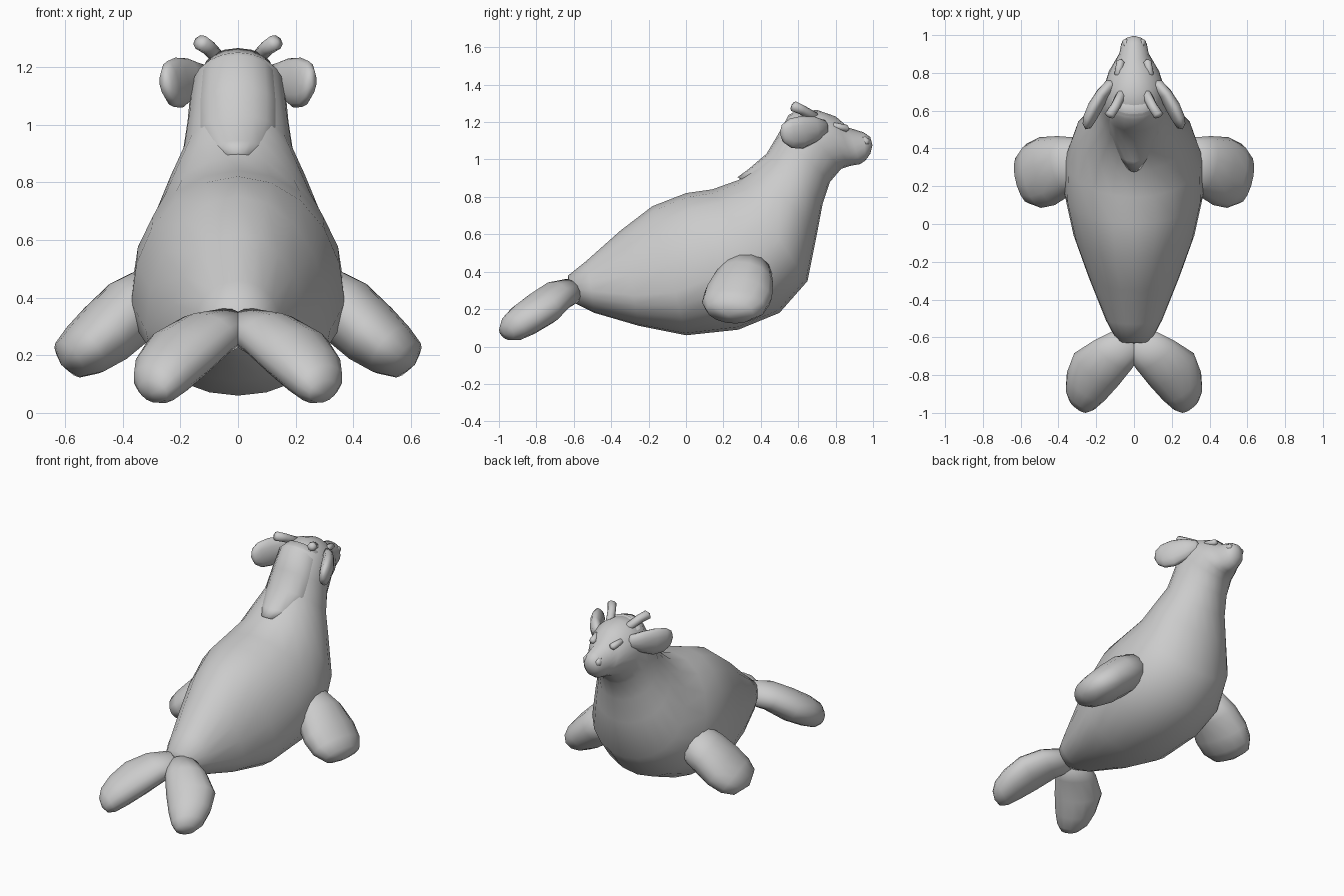
import bpy, bmesh, math
from mathutils import Vector

cube = bpy.data.objects.get("Cube")
if cube:
    bpy.data.objects.remove(cube, do_unlink=True)

grey = bpy.data.materials.new("soft grey")
grey.use_nodes = True
grey.diffuse_color = (0.6, 0.6, 0.6, 1)
grey.node_tree.nodes["Principled BSDF"].inputs["Base Color"].default_value = (0.6, 0.6, 0.6, 1)


def loft(name, rings, sides, tip):
    """Skin rings of (centre, side vector, up vector, down vector), with a pole at each end."""
    bm = bmesh.new()
    loops = []
    for c, side, up, down in rings:
        loop = []
        for i in range(sides):
            a = 2 * math.pi * i / sides
            s = math.sin(a)
            loop.append(bm.verts.new(c + side * math.cos(a) + (up * s if s > 0 else down * -s)))
        loops.append(loop)
    for p, q in zip(loops, loops[1:]):
        for i in range(sides):
            j = (i + 1) % sides
            bm.faces.new((p[i], p[j], q[j], q[i]))
    for loop, a, b in ((loops[0], 1, 0), (loops[-1], -2, -1)):
        mid = lambda k: rings[k][0] + (rings[k][2] + rings[k][3]) / 2
        pole = bm.verts.new(mid(b) + (mid(b) - mid(a)).normalized() * tip)
        for i in range(sides):
            bm.faces.new((loop[i], loop[(i + 1) % sides], pole))
    bmesh.ops.recalc_face_normals(bm, faces=bm.faces)
    for f in bm.faces:
        f.smooth = True
    mesh = bpy.data.meshes.new(name)
    bm.to_mesh(mesh)
    bm.free()
    mesh.materials.append(grey)
    obj = bpy.data.objects.new(name, mesh)
    bpy.context.collection.objects.link(obj)
    return obj


def profile_loft(name, stations, sides, tip):
    """Stations: back y, back z, belly y, belly z, half width, height of the widest line."""
    rings = []
    for ty, tz, by, bz, w, f in stations:
        top, bot = Vector((0, ty, tz)), Vector((0, by, bz))
        c = bot.lerp(top, f)
        rings.append((c, Vector((w, 0, 0)), top - c, bot - c))
    return loft(name, rings, sides, tip)


def paired_limb(name, path, wide, sides, tip):
    """Path: x, y, z, half width, half thickness; made on both sides."""
    pts = [Vector(p[:3]) for p in path]
    axis = (pts[-1] - pts[0]).normalized()
    w = Vector(wide)
    w = (w - axis * w.dot(axis)).normalized()
    t = axis.cross(w)
    for label, m in (("left", 1), ("right", -1)):
        flip = lambda v: Vector((v.x * m, v.y, v.z))
        rings = [(flip(c), flip(w * p[3]), flip(t * p[4]), flip(t * -p[4]))
                 for c, p in zip(pts, path)]
        loft(label + "_" + name, rings, sides, tip)


# Body, neck and head in one skin, from tail to nose
profile_loft("body", [
    (-.63, .38, -.61, .24, .09, .5),
    (-.53, .46, -.49, .18, .15, .42),
    (-.35, .62, -.25, .11, .24, .32),
    (-.18, .75, .0, .06, .32, .33),
    (.0, .82, .28, .09, .37, .4),
    (.14, .84, .5, .18, .365, .42),
    (.28, .89, .65, .35, .31, .42),
    (.37, .96, .70, .60, .245, .45),
    (.44, 1.03, .73, .76, .195, .45),
    (.50, 1.14, .77, .88, .175, .5),
    (.57, 1.25, .83, .95, .165, .55),
    (.70, 1.265, .875, .965, .14, .55),
    (.80, 1.23, .90, .97, .105, .5),
    (.87, 1.17, .93, .975, .078, .5),
    (.95, 1.145, .96, .995, .068, .5),
    (.985, 1.12, .985, 1.03, .042, .5)], 20, .012)

# Raised strip down the back of the neck, ending in a rounded lip
profile_loft("nape", [
    (.275, .905, .40, .85, .05, .5),
    (.33, .945, .50, .85, .105, .5),
    (.43, 1.03, .60, .92, .14, .5),
    (.49, 1.13, .66, 1.0, .14, .5),
    (.55, 1.24, .70, 1.08, .13, .5),
    (.62, 1.265, .74, 1.12, .12, .5)], 16, .01)

# Front flippers
paired_limb("front_flipper", [
    (.26, .33, .42, .13, .11),
    (.37, .31, .355, .16, .12),
    (.46, .28, .275, .185, .115),
    (.53, .255, .22, .175, .10),
    (.585, .235, .185, .13, .075)], (.3, .9, -.15), 14, .035)

# Tail flukes
paired_limb("tail_fluke", [
    (.02, -.61, .30, .09, .07),
    (.11, -.69, .27, .125, .085),
    (.20, -.77, .205, .145, .095),
    (.255, -.86, .145, .125, .09),
    (.285, -.925, .10, .095, .075),
    (.295, -.96, .075, .06, .045)], (.85, .5, 0), 14, .015)

# Drooping ears
paired_limb("ear", [
    (.12, .745, 1.17, .04, .03),
    (.165, .69, 1.16, .07, .035),
    (.205, .62, 1.145, .088, .04),
    (.235, .56, 1.14, .08, .035),
    (.25, .52, 1.14, .05, .025)], (.12, 0, 1), 12, .02)

# Short horns
paired_limb("horn", [
    (.06, .70, 1.22, .026, .026),
    (.10, .62, 1.265, .026, .026),
    (.13, .575, 1.285, .028, .028)], (1, 0, 0), 8, .012)

# Brows and nostril bumps
paired_limb("brow", [
    (.085, .79, 1.18, .018, .02),
    (.07, .86, 1.165, .02, .022)], (0, 0, 1), 8, .015)
paired_limb("nostril", [
    (.035, .94, 1.105, .025, .022),
    (.045, .97, 1.09, .022, .02)], (0, 0, 1), 8, .012)
